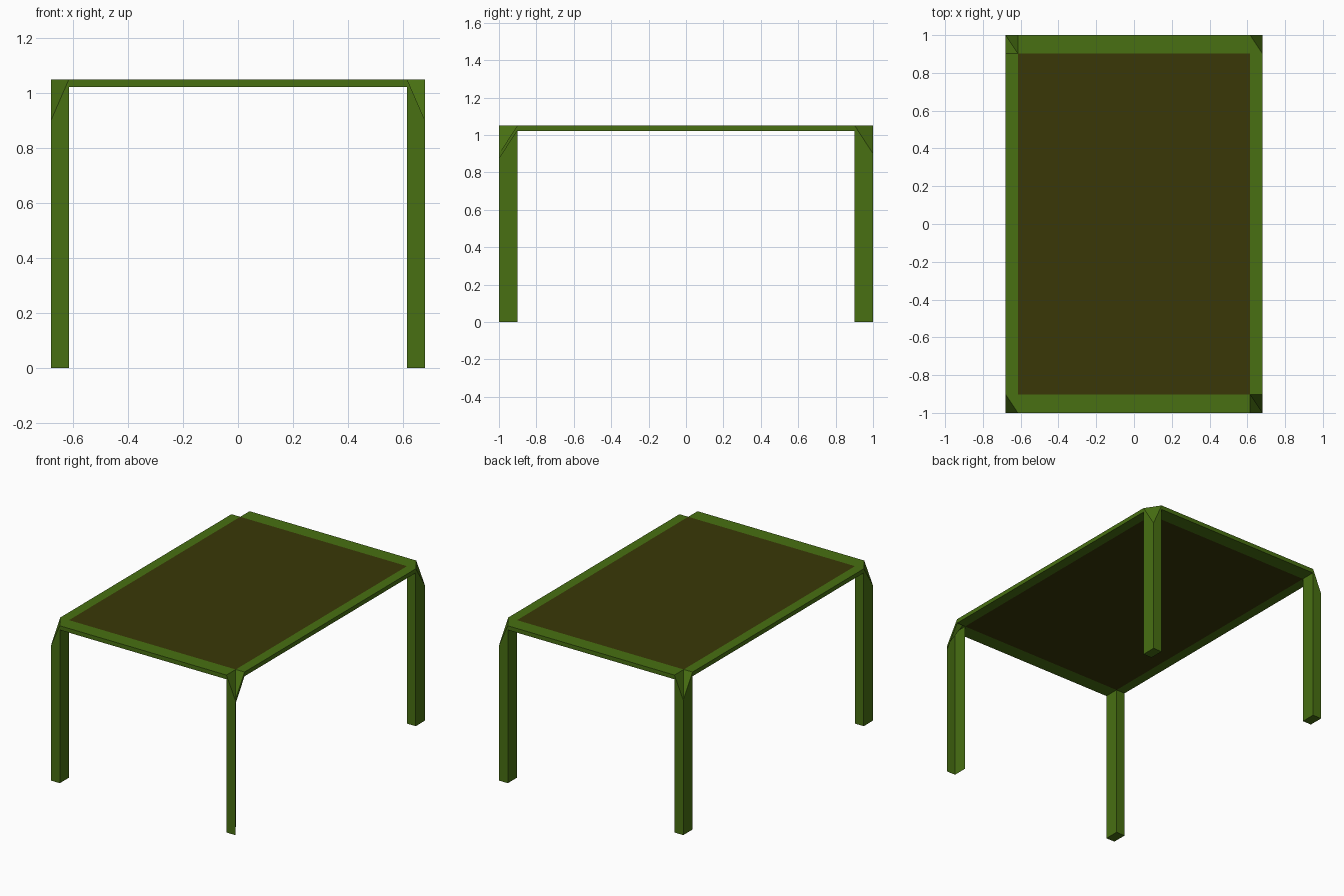
import bpy
from mathutils import Vector

if "Cube" in bpy.data.objects:
    bpy.data.objects.remove(bpy.data.objects["Cube"])

XO, YO = 0.68, 1.0        # outer half sizes
XI, YI = 0.615, 0.902     # inner half sizes
TOP, SKIRT, CUT = 1.05, 0.028, 0.15


def material(name, color):
    m = bpy.data.materials.new(name)
    m.diffuse_color = (*color, 1)
    m.use_nodes = True
    m.node_tree.nodes["Principled BSDF"].inputs["Base Color"].default_value = m.diffuse_color
    return m


GREEN = material("green_metal", (0.065, 0.16, 0.006))
BROWN = material("dark_brown", (0.041, 0.039, 0.002))


def build(name, polys, mat):
    """Make an object from (points, outward direction) pairs."""
    verts, faces, lookup = [], [], {}
    for pts, out in polys:
        pts = [Vector(p) for p in pts]
        n = (pts[1] - pts[0]).cross(pts[2] - pts[0])
        if n.dot(Vector(out)) < 0:
            pts.reverse()
        face = []
        for p in pts:
            key = tuple(round(c, 4) for c in p)
            if key not in lookup:
                lookup[key] = len(verts)
                verts.append(key)
            face.append(lookup[key])
        faces.append(face)
    me = bpy.data.meshes.new(name)
    me.from_pydata(verts, [], faces)
    me.materials.append(mat)
    ob = bpy.data.objects.new(name, me)
    bpy.context.collection.objects.link(ob)


def drop(p):
    return (p[0], p[1], p[2] - SKIRT)


UP, DOWN = (0, 0, 1), (0, 0, -1)
frame = []


def rim_strip(a, b, c, d, out):
    """Top, underside and outer side of one straight rim bar (a-b is outside)."""
    quad = [a, b, c, d]
    frame.append((quad, UP))
    frame.append(([drop(p) for p in quad], DOWN))
    frame.append(([a, b, drop(b), drop(a)], out))


# Straight rim bars
for s in (-1, 1):
    rim_strip((-XI, s * YO, TOP), (XI, s * YO, TOP),
              (XI, s * YI, TOP), (-XI, s * YI, TOP), (0, s, 0))
    rim_strip((s * XO, -YI, TOP), (s * XO, YI, TOP),
              (s * XI, YI, TOP), (s * XI, -YI, TOP), (s, 0, 0))

for sx in (-1, 1):
    for sy in (-1, 1):
        a = (sx * XI, sy * YO, TOP)
        b = (sx * XO, sy * YI, TOP)
        o = (sx * XO, sy * YO, TOP - CUT)
        i = (sx * XI, sy * YI, TOP)
        # Sloped corner caps: bevelled on one diagonal, notched on the other
        if sx == sy:
            frame += [([i, a, b], UP), ([a, b, o], UP)]
        else:
            frame += [([i, a, o], UP), ([i, o, b], UP)]
        frame.append(([a, o, drop(o), drop(a)], (0, sy, 0)))
        frame.append(([o, b, drop(b), drop(o)], (sx, 0, 0)))

        # Leg below the cap
        a, b, o, i = drop(a), drop(b), drop(o), drop(i)
        a0, b0, o0, i0 = [(p[0], p[1], 0) for p in (a, b, o, i)]
        leg = [([a, o, o0, a0], (0, sy, 0)),
               ([i, a, a0, i0], (-sx, 0, 0))]
        # The front right leg is open on two sides
        if not (sx == 1 and sy == -1):
            leg += [([o, b, b0, o0], (sx, 0, 0)),
                    ([b, i, i0, b0], (0, -sy, 0)),
                    ([a0, o0, b0, i0], DOWN)]
        name = ("front" if sy < 0 else "back") + ("_left" if sx < 0 else "_right") + "_leg"
        build(name, leg, GREEN)

build("table_rim", frame, GREEN)

# Table top panel, flush with the rim above and below
panel = [(-XI, -YI, TOP), (XI, -YI, TOP), (XI, YI, TOP), (-XI, YI, TOP)]
build("table_top", [(panel, UP), ([drop(p) for p in panel], DOWN)], BROWN)
